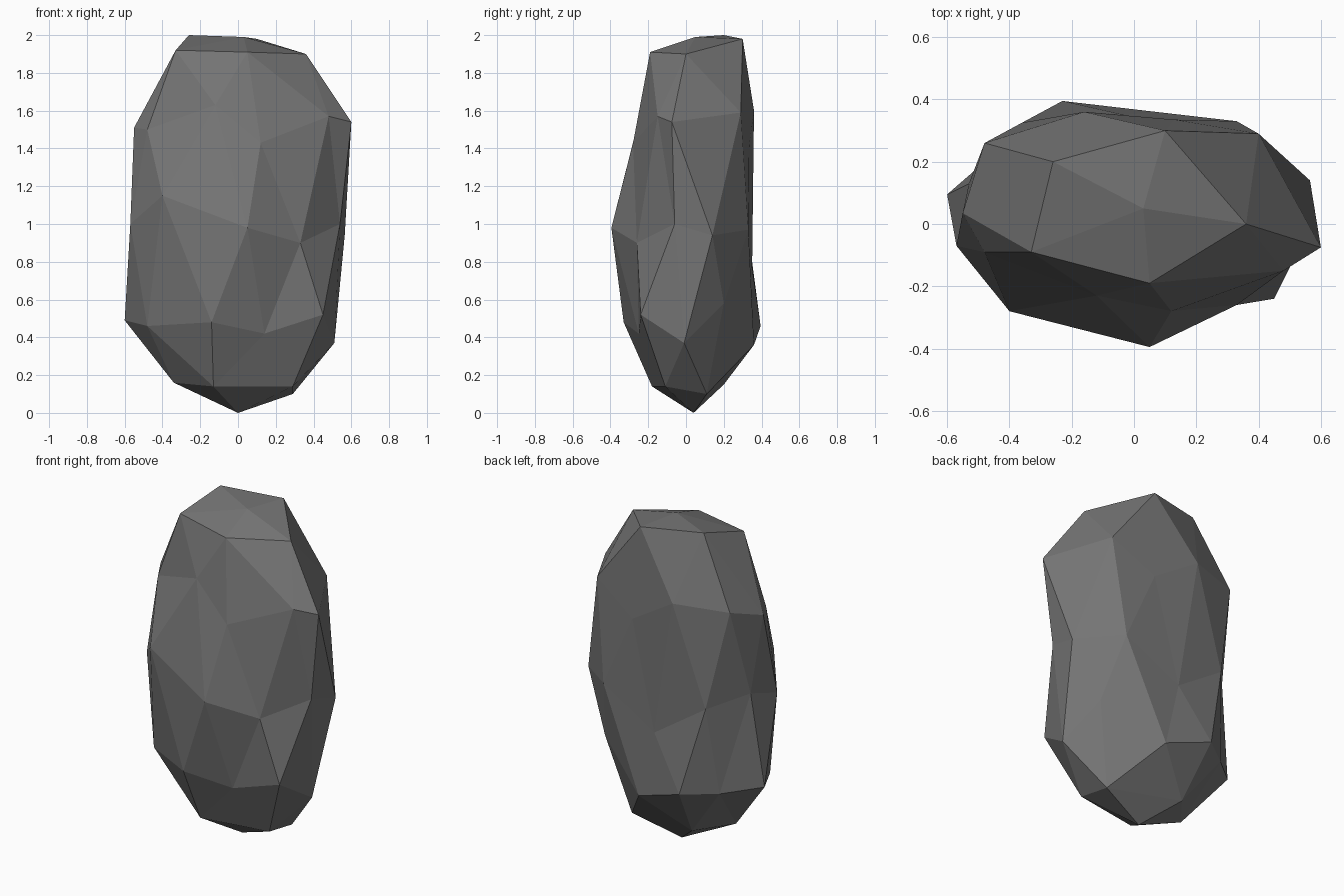
import bpy, bmesh, math

# Grey stone
grey = bpy.data.materials.new("stone_grey")
grey.diffuse_color = (0.18, 0.18, 0.18, 1)

# Chipped positions for the rings of a low ball, bottom to top, each ring anticlockwise
rings = [
    [(0, .04, 0)],
    [(.29, .11, .10), (-.18, .20, .15), (-.34, 0, .16), (-.13, -.18, .14), (.29, -.11, .14)],
    [(.51, -.01, .37), (.07, .36, .36), (-.41, .26, .46), (-.48, -.13, .46), (.14, -.25, .42)],
    [(.41, .20, .58), (-.23, .395, .46), (-.60, .095, .49), (-.14, -.33, .48), (.45, -.24, .52)],
    [(.565, .14, .94), (.33, .33, .97), (-.03, .35, .77), (-.36, .325, .99), (-.53, .13, 1.06),
     (-.57, -.07, 1.0), (-.40, -.28, 1.15), (.05, -.395, .98), (.33, -.26, .90), (.54, -.06, 1.0)],
    [(.60, -.075, 1.54), (.13, .335, 1.42), (-.48, .26, 1.59), (-.48, -.09, 1.50), (.12, -.28, 1.43)],
    [(.40, .29, 1.59), (-.16, .36, 1.60), (-.55, .035, 1.51), (-.12, -.23, 1.63), (.48, -.15, 1.57)],
    [(.36, 0, 1.90), (.10, .30, 1.98), (-.26, .20, 2.0), (-.33, -.09, 1.92), (.05, -.19, 1.91)],
    [(.03, .05, 1.99)],
]


def ring_order(v):
    angle = round(math.degrees(math.atan2(v.co.y, v.co.x))) % 360
    return (round(v.co.z, 2), angle)


# Standing boulder: icosphere with its rings moved into place
bm = bmesh.new()
bmesh.ops.create_icosphere(bm, subdivisions=2, radius=1)
points = [p for ring in rings for p in ring]
for v, p in zip(sorted(bm.verts, key=ring_order), points):
    v.co = p
bmesh.ops.recalc_face_normals(bm, faces=bm.faces)
mesh = bpy.data.meshes.new("boulder")
bm.to_mesh(mesh)
bm.free()
mesh.materials.append(grey)
bpy.context.collection.objects.link(bpy.data.objects.new("boulder", mesh))
